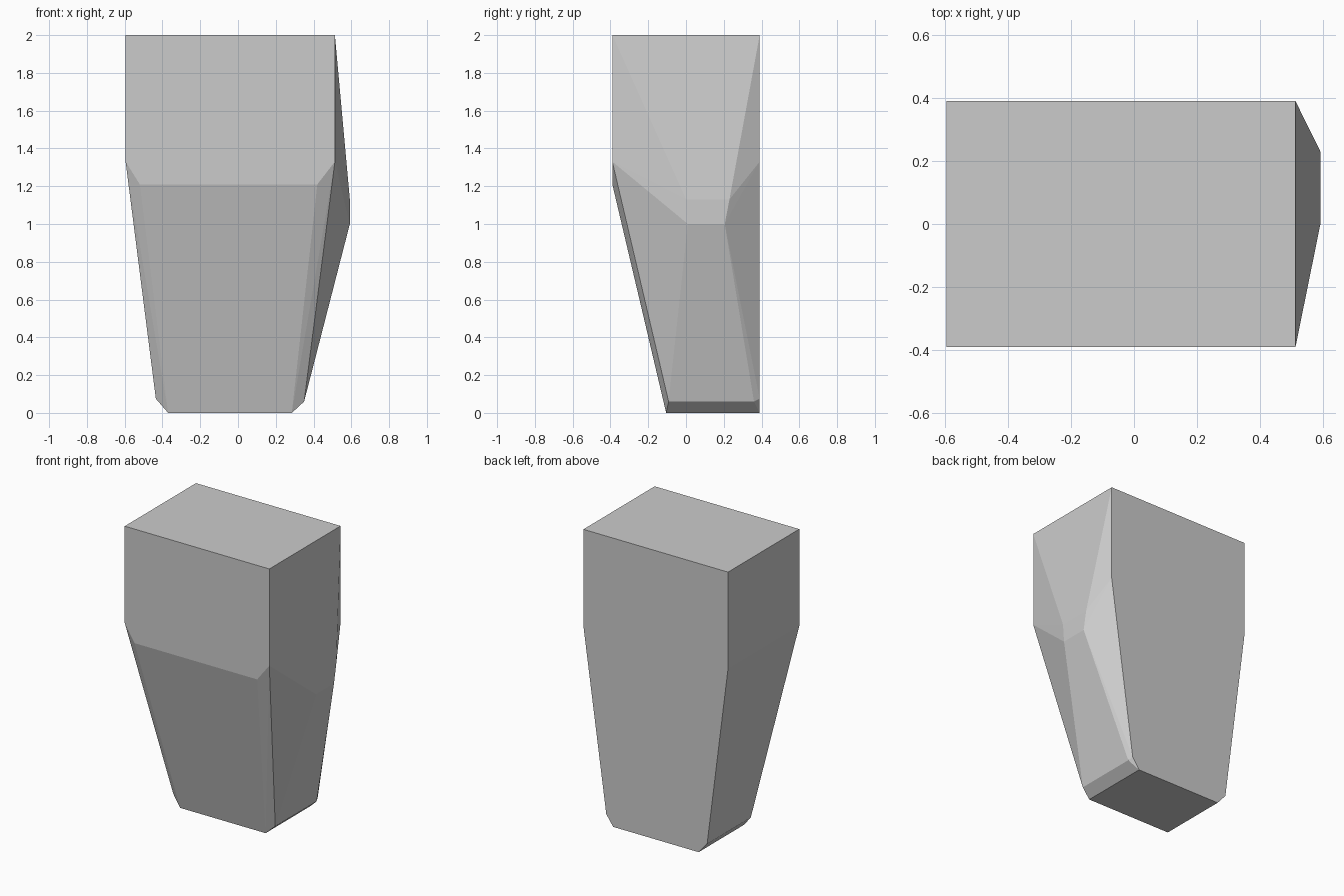
import bpy
import bmesh

old = bpy.data.objects.get("Cube")
if old:
    bpy.data.objects.remove(old, do_unlink=True)

# Single grey material
grey = bpy.data.materials.new("plain_grey")
grey.use_nodes = True
colour = (0.6, 0.6, 0.6, 1)
grey.diffuse_color = colour
grey.node_tree.nodes["Principled BSDF"].inputs["Base Color"].default_value = colour

FRONT, BACK = -0.39, 0.39
points = []

# Rectangular top and the shoulder where the sides start to taper
for z in (2.0, 1.33):
    for y in (FRONT, BACK):
        points += [(-0.595, y, z), (0.513, y, z)]

# Front crease, inset from the corners
points += [(-0.52, FRONT, 1.21), (0.42, FRONT, 1.21)]

# Chamfered foot
for y in (-0.105, BACK):
    points += [(-0.37, y, 0), (0.285, y, 0)]
points += [(-0.435, -0.088, 0.075), (0.35, -0.092, 0.06)]
points += [(-0.435, BACK, 0.075), (0.35, 0.36, 0.06), (0.338, BACK, 0.075)]

# Small flat boss on the bulging side
points += [(0.592, 0.0, 1.13), (0.592, 0.23, 1.13),
           (0.592, 0.01, 1.0), (0.592, 0.205, 1.0)]

# Skin the points with a convex shell
bm = bmesh.new()
for p in points:
    bm.verts.new(p)
hull = bmesh.ops.convex_hull(bm, input=bm.verts[:])
spare = {g for g in hull["geom_interior"] + hull["geom_unused"]
         if isinstance(g, bmesh.types.BMVert)}
bmesh.ops.delete(bm, geom=list(spare), context='VERTS')
bmesh.ops.dissolve_limit(bm, angle_limit=0.01, verts=bm.verts[:], edges=bm.edges[:])
bmesh.ops.recalc_face_normals(bm, faces=bm.faces[:])

mesh = bpy.data.meshes.new("tapered_block")
bm.to_mesh(mesh)
bm.free()
mesh.materials.append(grey)
block = bpy.data.objects.new("tapered_block", mesh)
bpy.context.collection.objects.link(block)
